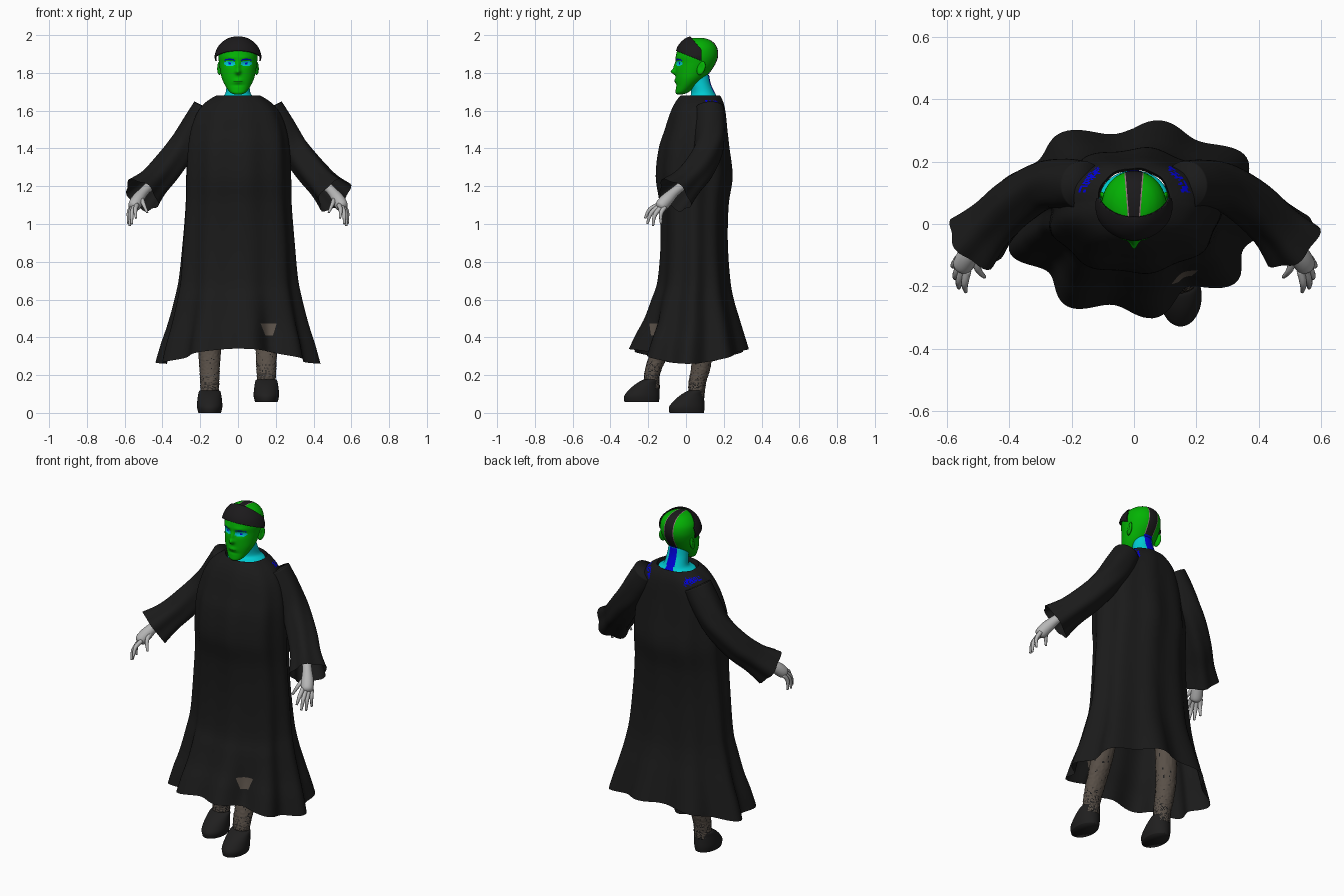
import bpy, bmesh, math, random
from mathutils import Vector

random.seed(4)
cube = bpy.data.objects.get("Cube")
if cube:
    bpy.data.objects.remove(cube)


def material(name, r, g, b):
    m = bpy.data.materials.new(name)
    m.use_nodes = True
    m.diffuse_color = (r, g, b, 1)
    bsdf = m.node_tree.nodes["Principled BSDF"]
    bsdf.inputs["Base Color"].default_value = (r, g, b, 1)
    bsdf.inputs["Roughness"].default_value = 0.8
    return m


CLOTH = material("black_cloth", .0105, .0105, .0105)
HAIR = material("black_hair", .011, .01, .011)
GREEN = material("bright_green", .001, .45, .001)
LIPS = material("dark_green", .001, .15, .001)
CYAN = material("cyan", .0, .6, .65)
BLUE = material("blue", .0, .0, .7)
SKIN = material("pale_grey", .47, .47, .47)
FUR = material("brown_fur", .1, .08, .064)
SHOE = material("dark_leather", .014, .0135, .0135)
ROSE = material("dusty_rose", .28, .19, .19)


def smooth_rows(rows, steps):
    """Catmull-Rom interpolation of tuples of numbers."""
    out = []
    for i in range(len(rows) - 1):
        p0, p1, p2 = rows[max(i - 1, 0)], rows[i], rows[i + 1]
        p3 = rows[min(i + 2, len(rows) - 1)]
        for k in range(steps):
            t = k / steps
            out.append([b + .5 * t * (c - a + t * (2 * a - 5 * b + 4 * c - d + t * (3 * (b - c) + d - a)))
                        for a, b, c, d in zip(p0, p1, p2, p3)])
    return out + [list(rows[-1])]


def skin_rings(name, rings, mats, caps, rule=None):
    bm = bmesh.new()
    loops = [[bm.verts.new(co) for co in ring] for ring in rings]
    n = len(loops[0])
    for lo, hi in zip(loops, loops[1:]):
        for i in range(n):
            j = (i + 1) % n
            bm.faces.new((lo[i], lo[j], hi[j], hi[i]))
    if caps[0]:
        bm.faces.new(loops[0][::-1])
    if caps[1]:
        bm.faces.new(loops[-1])
    return finish(name, bm, mats, rule)


def finish(name, bm, mats, rule=None):
    bmesh.ops.recalc_face_normals(bm, faces=bm.faces)
    for f in bm.faces:
        f.smooth = True
        if rule:
            f.material_index = rule(f.calc_center_median())
    me = bpy.data.meshes.new(name)
    bm.to_mesh(me)
    bm.free()
    for m in mats:
        me.materials.append(m)
    ob = bpy.data.objects.new(name, me)
    bpy.context.collection.objects.link(ob)
    return ob


def cut(ob, planes, trim=False, region=None, rule=None):
    """Slice a mesh by planes, then trim it or recolour its faces."""
    bm = bmesh.new()
    bm.from_mesh(ob.data)
    for co, no in planes:
        faces = [f for f in bm.faces if not region or region(f.calc_center_median())]
        geom = {g for f in faces for g in (*f.verts, *f.edges)}
        bmesh.ops.bisect_plane(bm, geom=list(geom) + faces, plane_co=co, plane_no=no, clear_outer=trim)
    if rule:
        for f in bm.faces:
            f.material_index = rule(f.calc_center_median())
    bm.to_mesh(ob.data)
    bm.free()


def loft(name, rows, mats, segs=48, steps=6, caps=(True, True), cx=0, deform=None, rule=None):
    """Horizontal rings from rows of (z, front y, back y, half width)."""
    rings = []
    for z, y0, y1, rx in smooth_rows(rows, steps):
        ring = []
        for i in range(segs):
            a = math.tau * i / segs
            v = Vector((cx + rx * math.cos(a), (y0 + y1) / 2 + (y1 - y0) / 2 * math.sin(a), z))
            ring.append(deform(v, a) if deform else v)
        rings.append(ring)
    return skin_rings(name, rings, mats, caps, rule)


def tube(name, rows, mat, segs=16, steps=5, caps=(True, True), ripple=0):
    """Tube along a path of (x, y, z, radius)."""
    pts = smooth_rows(rows, steps)
    rings = []
    for i, (x, y, z, r) in enumerate(pts):
        t = (Vector(pts[min(i + 1, len(pts) - 1)][:3]) - Vector(pts[max(i - 1, 0)][:3])).normalized()
        side = t.cross(Vector((0, 0, 1))).normalized()
        up = side.cross(t)
        ring = []
        for k in range(segs):
            a = math.tau * k / segs
            q = r * (1 + ripple * i / len(pts) * math.cos(5 * a))
            ring.append(Vector((x, y, z)) + q * (side * math.cos(a) + up * math.sin(a)))
        rings.append(ring)
    return skin_rings(name, rings, [mat], caps)


def bump(x, z, x0, z0, sx, sz):
    return math.exp(-((x - x0) / sx) ** 2 - ((z - z0) / sz) ** 2)


# Robe with nine folds that deepen toward a dipping hem, fuller at the back corners
def robe_fold(v, a):
    flare = min(max((.95 - v.z) / .6, 0), 1)
    amp = .01 + .02 * min(max((1.66 - v.z) / .3, 0), 1) + .045 * flare ** 1.5
    k = 1 + amp * math.cos(9 * (a - math.radians(80))) + amp * .25 * math.cos(4 * a + 1)
    corner = .03 + flare * (.06 if math.sin(a) > 0 else -.05)
    k += corner * abs(math.sin(2 * a))
    drop = .08 * max(0, (.65 - v.z) / .31) * abs(math.cos(a)) ** 2
    dent = .025 * bump(v.x, v.z, .165, .4, .06, .11) if math.sin(a) < 0 else 0
    return Vector((v.x * k, .04 + (v.y - .04) * k + dent, v.z - drop))


# Worn knee patch and blue flecks on the shoulders
def robe_rule(c):
    z = c.z - .41
    if c.y < 0 and 0 < z < .062 and .145 - z * .4 < c.x < .185 + z * .32:
        return 1
    arc = math.hypot(c.x, (c.y - .06) * 1.15)
    if c.y > .1 and abs(c.x) > .11 and .162 < arc < .186 and c.z > 1.6 and random.random() < .6:
        return 2
    return 0


robe_rows = [(.34, -.285, .305, .402), (.42, -.25, .285, .38), (.5, -.21, .265, .353), (.6, -.175, .24, .325),
             (.7, -.145, .225, .305), (.9, -.13, .215, .29), (1.1, -.135, .22, .275), (1.25, -.155, .24, .272),
             (1.4, -.14, .225, .265), (1.5, -.11, .215, .25), (1.58, -.085, .208, .222),
             (1.637, -.06, .198, .18), (1.678, -.03, .18, .12), (1.668, -.02, .175, .114), (1.64, -.015, .17, .11)]
robe = loft("robe", robe_rows, [CLOTH, FUR, BLUE], 180, 8, (False, False), deform=robe_fold)
cut(robe, [((0, 0, .41), (0, 0, 1)), ((0, 0, .472), (0, 0, 1)), ((.145, 0, .41), (1, 0, .4)),
           ((.185, 0, .41), (1, 0, -.32))],
    region=lambda c: c.y < 0 and .09 < c.x < .23 and .37 < c.z < .52, rule=robe_rule)

# Sleeves and hands on both sides
for s, side in ((1, "left"), (-1, "right")):
    def flip(rows):
        return [(s * x, y, z, r) for x, y, z, r in rows]

    tube(side + "_sleeve", flip([(.165, .125, 1.61, .077), (.215, .128, 1.525, .08), (.293, .12, 1.405, .077),
                                 (.382, .065, 1.29, .08), (.452, 0, 1.212, .082), (.51, -.06, 1.152, .1)]),
         CLOTH, 40, 6, (True, False), .1)
    tube(side + "_palm", flip([(.46, -.01, 1.21, .026), (.5, -.06, 1.17, .026), (.53, -.1, 1.13, .034),
                               (.55, -.132, 1.095, .033), (.556, -.142, 1.083, .018)]), SKIN)
    fingers = {"index": ((.535, -.15, 1.1), (.54, -.217, 1.03)), "middle": ((.55, -.148, 1.09), (.562, -.205, 1.0)),
               "ring": ((.56, -.135, 1.085), (.573, -.175, .99)), "little": ((.565, -.112, 1.09), (.58, -.132, 1.0)),
               "thumb": ((.51, -.1, 1.135), (.48, -.17, 1.06))}
    for part, (base, tip) in fingers.items():
        mid = (Vector(base) + Vector(tip)) / 2 + Vector((.006, -.01, .01))
        tube(f"{side}_{part}_finger", flip([(*base, .013), (*mid, .011), (*tip, .006)]), SKIN, 10)

# Legs with mottled ankles, and shoes
shoe_rows = [(0, -.088, .095, .06), (.03, -.09, .098, .067), (.06, -.068, .097, .066),
             (.09, -.035, .095, .062), (.115, .005, .093, .056), (.12, .025, .085, .04)]
leg_rows = {"left": [(.13, -.21, -.14, .045), (.2, -.22, -.14, .049), (.3, -.195, -.1, .054),
                     (.45, -.145, -.035, .06), (.85, -.045, .09, .07)],
            "right": [(.08, .015, .095, .045), (.16, .015, .105, .049), (.25, .03, .13, .053),
                      (.4, .04, .145, .06), (.85, .02, .16, .07)]}
for s, side, dy, dz in ((1, "left", -.238, .058), (-1, "right", 0, 0)):
    loft(side + "_shoe", [(z + dz, a + dy, b + dy, w) for z, a, b, w in shoe_rows], [SHOE], cx=.15 * s)
    rough = lambda v, a: v + Vector((math.cos(a), math.sin(a), 0)) * random.uniform(-.001, .003)
    speck = lambda c, dz=dz: int(random.random() < max(.02, (.23 + dz - c.z) * 3))
    loft(side + "_leg", leg_rows[side], [FUR, SHOE], 56, 20, cx=.15 * s, deform=rough, rule=speck)

# Neck with a nape stripe, flaring to fill the collar
loft("neck", [(1.64, -.012, .172, .109), (1.664, -.005, .17, .107), (1.685, .026, .158, .07), (1.74, .02, .132, .06),
              (1.79, .0, .122, .058)], [CYAN, BLUE], 60, 6,
     rule=lambda c: int(c.y > .1 and abs(c.x) < .024))


# Head with modelled brow, nose, lips and eye sockets
def face_shape(v, a):
    if math.sin(a) < 0:
        x, z = abs(v.x), v.z
        v.y -= .022 * bump(x, z, 0, 1.805, .014, .013) + .012 * bump(x, z, 0, 1.832, .011, .025)
        v.y -= .007 * bump(x, z, 0, 1.757, .024, .012) + .004 * bump(x, z, .04, 1.88, .03, .012)
        v.y += .009 * bump(x, z, .04, 1.852, .022, .016) + .003 * bump(x, z, 0, 1.735, .03, .007)
    return v


def face_rule(c):
    x = abs(c.x)
    stripe = x - .014 - c.y * .08
    if c.y < .02:
        eye = math.hypot((x - .044) / .031, (c.z - 1.85) / .014)
        if eye < .3 or (abs(x - .045) < .028 and abs(c.z - 1.872 + (x - .045) ** 2 * 8) < .003):
            return 3
        if eye < 1:
            return 2
        if x < .024 and abs(c.z - 1.754) < .003:
            return 4
    elif stripe < .004 and (c.y > .1 or c.z > 1.9):
        if c.z < 1.8:
            return 3
        return 1 if stripe < 0 else 5
    return 0


head_rows = [(1.686, -.048, -.02, .018), (1.697, -.055, .012, .042), (1.73, -.053, .055, .066), (1.77, -.055, .1, .085),
             (1.81, -.055, .132, .094), (1.85, -.053, .157, .1), (1.89, -.053, .17, .104), (1.93, -.042, .166, .098),
             (1.96, -.018, .147, .077), (1.978, .01, .118, .05), (1.986, .045, .085, .018)]
head = loft("head", head_rows, [GREEN, HAIR, CYAN, BLUE, LIPS, ROSE], 128, 9, deform=face_shape)
cut(head, [((s * x, 0, 0), (s, -.08, 0)) for s in (1, -1) for x in (.014, .018)],
    region=lambda c: c.y > .0 and abs(c.x) < .06, rule=face_rule)

# Ears
for s, side in ((1, "left"), (-1, "right")):
    bm = bmesh.new()
    bmesh.ops.create_uvsphere(bm, u_segments=20, v_segments=14, radius=1)
    for v in bm.verts:
        hollow = .7 * bump(v.co.y, v.co.z, -.1, .1, .5, .55) if v.co.x > 0 else 0
        v.co = (s * (.098 + .012 * (v.co.x - hollow) + .006 * v.co.y), .08 + .022 * v.co.y + .008 * v.co.z,
                1.825 + .036 * v.co.z)
    finish(side + "_ear", bm, [GREEN])


# Front hair band: a shell around the skull, trimmed by slanted planes
def swell(v, a):
    return Vector((v.x * (1.19 - max(0, v.z - 1.89) * 2.2), .05 + (v.y - .05) * 1.05, 1.88 + (v.z - 1.88) * 1.11))


band = loft("hair_band", head_rows, [HAIR], 96, 8, deform=swell)
cut(band, [((0, -.055, 1.918), (0, -.4, -1)), ((0, .025, 1.99), (0, 1, .85)), ((0, .083, 0), (0, 1, 0))], trim=True)
band.modifiers.new("thickness", "SOLIDIFY").thickness = .006
